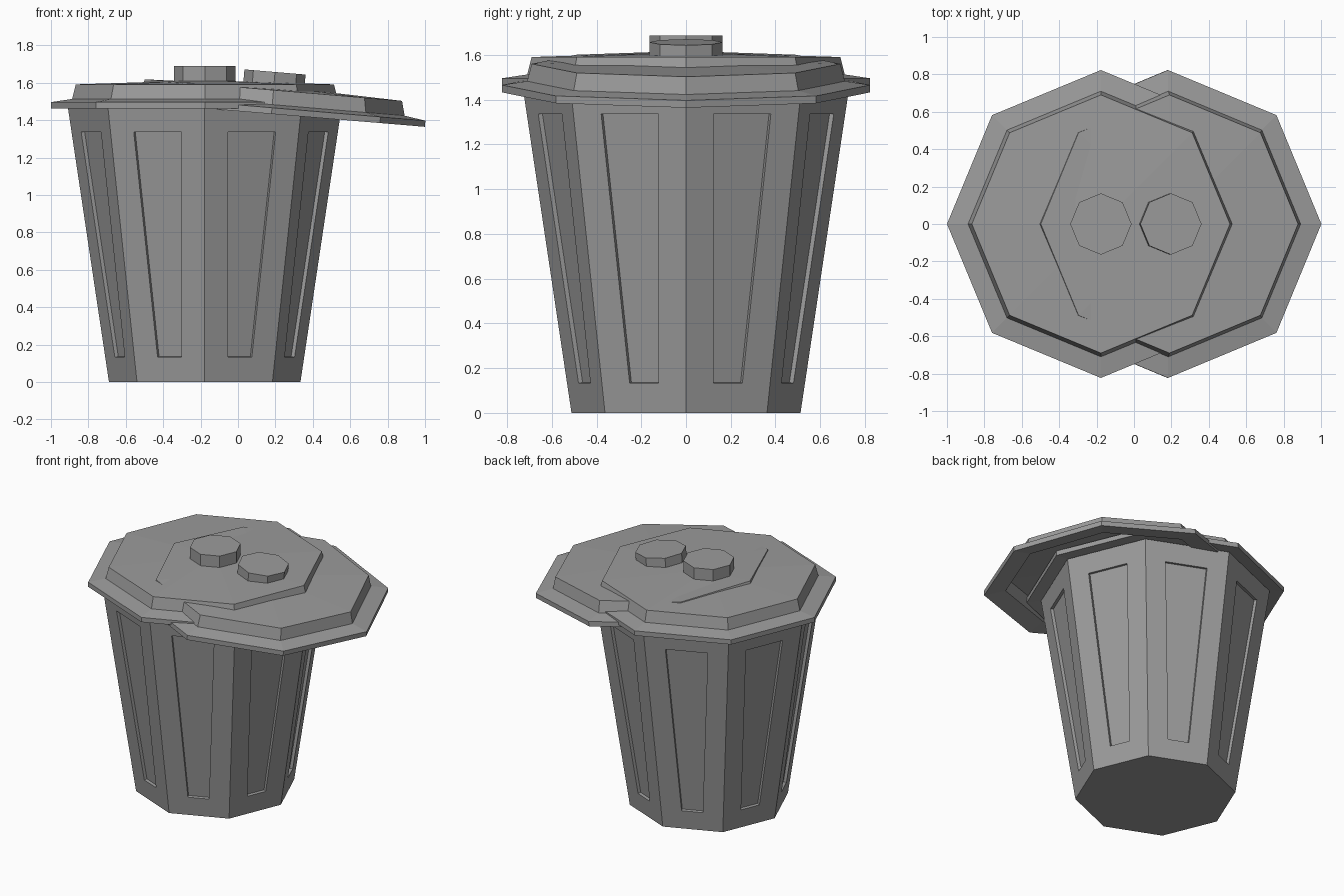
import bpy, bmesh
from math import cos, sin, pi, radians

if "Cube" in bpy.data.objects:
    bpy.data.objects.remove(bpy.data.objects["Cube"])

SIDES = 8

# Dark grey metal
metal = bpy.data.materials.new("dark_grey")
metal.diffuse_color = (0.33, 0.33, 0.33, 1)
metal.use_nodes = True
metal.node_tree.nodes["Principled BSDF"].inputs["Base Color"].default_value = metal.diffuse_color


def lathe(name, profile, loc=(0, 0, 0), tilt=0.0):
    """Eight-sided lathe of (radius, z) points; radius 0 makes a pole."""
    bm = bmesh.new()
    rings = []
    for r, z in profile:
        if r == 0:
            rings.append([bm.verts.new((0, 0, z))] * SIDES)
        else:
            rings.append([bm.verts.new((r * cos(2 * pi * i / SIDES),
                                        r * sin(2 * pi * i / SIDES), z))
                          for i in range(SIDES)])
    for a, b in zip(rings, rings[1:]):
        for i in range(SIDES):
            j = (i + 1) % SIDES
            bm.faces.new(list(dict.fromkeys((a[i], a[j], b[j], b[i]))))
    bmesh.ops.recalc_face_normals(bm, faces=bm.faces[:])
    mesh = bpy.data.meshes.new(name)
    bm.to_mesh(mesh)
    bm.free()
    mesh.materials.append(metal)
    ob = bpy.data.objects.new(name, mesh)
    ob.location = loc
    ob.rotation_euler = (0, tilt, 0)
    bpy.context.collection.objects.link(ob)
    return ob


# Tapered can body with a shallow, straight-walled recess in every side
body = lathe("can_body", [(0, 0), (0.512, 0), (0.732, 1.47), (0, 1.47)], (-0.178, 0, 0))
bm = bmesh.new()
bm.from_mesh(body.data)
sides = [f for f in bm.faces if len(f.verts) == 4]
bmesh.ops.inset_individual(bm, faces=sides, thickness=0.134, use_even_offset=True)
bmesh.ops.inset_individual(bm, faces=sides, thickness=0.0005, depth=-0.02,
                           use_even_offset=True)
bm.to_mesh(body.data)
bm.free()

# Hollow lid shell and its knob, heights measured from the rim's underside
LID = [(0, 0.15), (0.69, 0.128), (0.71, 0.05), (0.823, 0.033), (0.823, 0),
       (0.685, 0.018), (0.665, 0.098), (0, 0.118)]
KNOB = [(0, 0.13), (0.164, 0.13), (0.164, 0.225), (0, 0.225)]

# One lid sits level, the second lies tilted across it
for label, loc, tilt in (("level", (-0.177, 0, 1.463), 0),
                         ("tilted", (0.179, 0, 1.433), radians(4.8))):
    lathe(label + "_lid", LID, loc, tilt)
    lathe(label + "_lid_knob", KNOB, loc, tilt)
